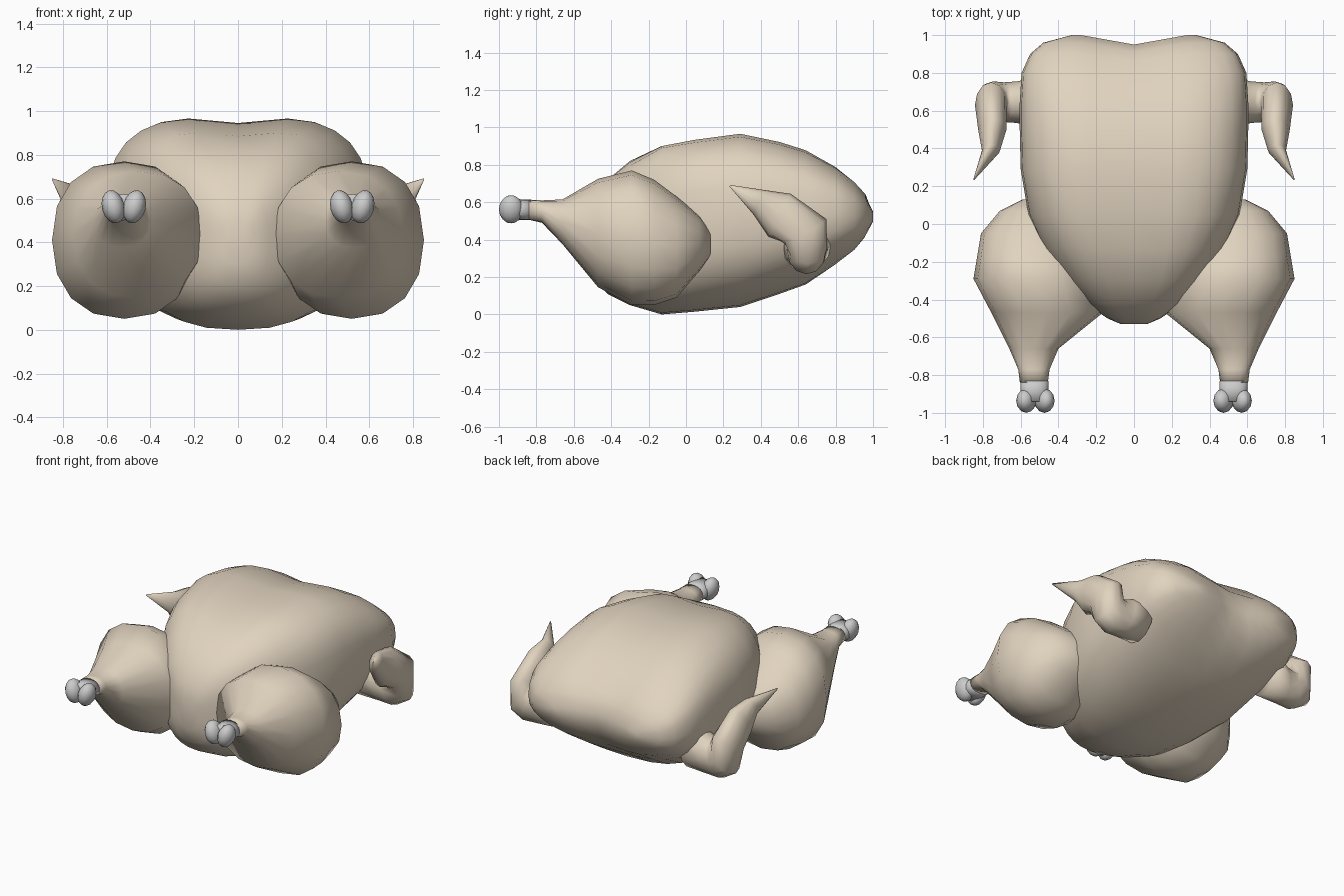
import bpy, bmesh
from math import sin, cos, pi
from mathutils import Vector, Matrix

if "Cube" in bpy.data.objects:
    bpy.data.objects.remove(bpy.data.objects["Cube"])

skin = bpy.data.materials.new("skin")
skin.diffuse_color = (0.75, 0.65, 0.52, 1)
skin.use_nodes = True
skin.node_tree.nodes["Principled BSDF"].inputs["Base Color"].default_value = skin.diffuse_color


def finish(name, bm, mat=None, mirror=False):
    bmesh.ops.recalc_face_normals(bm, faces=bm.faces)
    me = bpy.data.meshes.new(name)
    bm.to_mesh(me)
    bm.free()
    for p in me.polygons:
        p.use_smooth = True
    ob = bpy.data.objects.new(name, me)
    bpy.context.collection.objects.link(ob)
    if mat:
        me.materials.append(mat)
    if mirror:
        ob.modifiers.new("mirror", "MIRROR").use_mirror_merge = False
    return ob


def loft(bm, rings):
    """Bridge a list of closed point rings and cap both ends with strips."""
    loops = [[bm.verts.new(p) for p in r] for r in rings]
    n = len(loops[0])
    for a, b in zip(loops, loops[1:]):
        for i in range(n):
            j = (i + 1) % n
            bm.faces.new((a[i], a[j], b[j], b[i]))
    for end in (loops[0], loops[-1]):
        for i in range(n // 2):
            ids = dict.fromkeys((i, i + 1, n - i - 1, (n - i) % n))
            bm.faces.new([end[k] for k in ids])


def spow(v, e):
    return abs(v) ** e * (1 if v >= 0 else -1)


def ellipse(c, a, b, n=12, e=1.0):
    c, a, b = Vector(c), Vector(a), Vector(b)
    ts = [2 * pi * i / n for i in range(n)]
    return [c + a * spow(cos(t), e) + b * spow(sin(t), e) for t in ts]


# Body: squarish sections along y (y, half width, bottom, top), grooved breast
sections = [(-0.53, 0.07, 0.30, 0.50), (-0.50, 0.14, 0.20, 0.60), (-0.42, 0.26, 0.11, 0.72),
            (-0.30, 0.37, 0.05, 0.82), (-0.13, 0.48, 0.00, 0.92), (0.05, 0.56, 0.015, 0.95),
            (0.29, 0.60, 0.04, 0.98), (0.50, 0.605, 0.11, 0.935), (0.64, 0.605, 0.16, 0.89),
            (0.80, 0.595, 0.26, 0.80), (0.90, 0.55, 0.33, 0.72), (0.96, 0.48, 0.40, 0.65),
            (1.00, 0.33, 0.48, 0.56)]
rings = []
for y, w, lo, hi in sections:
    ring = []
    for i in range(28):
        t = 2 * pi * i / 28
        e = 2 / 3.1 if sin(t) >= 0 else 2 / 2.5
        x = w * spow(cos(t), e)
        z = (lo + hi) / 2 + (hi - lo) / 2 * spow(sin(t), e)
        dip = max(0, 1 - abs(x) / 0.28)
        if sin(t) > 0 and -0.2 < y < 0.95:
            z -= 0.035 * dip
        back = 0.05 * dip * min(1, max(0, (y - 0.75) / 0.2))
        ring.append((x, y - back, z))
    rings.append(ring)
bm = bmesh.new()
loft(bm, rings)
finish("body", bm, skin)

# Drumsticks: round thighs narrowing to the ankle (y, cx, rx, cz, rz)
leg = [(0.13, 0.50, 0.09, 0.38, 0.07), (0.07, 0.53, 0.18, 0.38, 0.15), (-0.05, 0.53, 0.28, 0.36, 0.27),
       (-0.17, 0.52, 0.31, 0.385, 0.335), (-0.29, 0.52, 0.33, 0.41, 0.36), (-0.47, 0.46, 0.295, 0.435, 0.29),
       (-0.66, 0.53, 0.13, 0.495, 0.12), (-0.77, 0.53, 0.083, 0.55, 0.06), (-0.84, 0.53, 0.074, 0.56, 0.054)]
bm = bmesh.new()
loft(bm, [ellipse((cx, y, cz), (rx, 0, 0), (0, 0, rz), 16, 0.88) for y, cx, rx, cz, rz in leg])
finish("drumsticks", bm, skin, True)

# Leg bones: short shaft with two rounded knobs
bm = bmesh.new()
loft(bm, [ellipse((0.527, y, 0.56), (r, 0, 0), (0, 0, r * 0.75), 16, 0.88)
          for y, r in ((-0.83, 0.074), (-0.88, 0.074), (-0.94, 0.08))])
for x, tilt in ((0.474, -0.25), (0.57, 0.25)):
    m = (Matrix.Translation((x, -0.935, 0.562)) @ Matrix.Rotation(tilt, 4, 'Y')
         @ Matrix.Diagonal((0.052, 0.065, 0.077, 1)))
    bmesh.ops.create_uvsphere(bm, u_segments=12, v_segments=8, radius=1, matrix=m)
finish("leg_bones", bm, None, True)

# Wings: out from the shoulder, folded up and forward to a pointed tip
wing = [((0.50, 0.64, 0.39), (0, 0.14, 0), (0, 0, 0.16)),
        ((0.62, 0.645, 0.35), (0, 0.11, 0), (-0.02, 0, 0.13)),
        ((0.69, 0.645, 0.34), (0, 0.105, 0), (-0.05, 0, 0.125)),
        ((0.745, 0.65, 0.36), (0, 0.105, 0), (-0.085, 0, 0.09)),
        ((0.757, 0.63, 0.45), (0, 0.12, 0.06), (-0.085, 0, 0.02)),
        ((0.75, 0.50, 0.53), (0, 0.06, 0.115), (-0.075, 0, 0)),
        ((0.757, 0.39, 0.60), (0, 0.03, 0.065), (-0.048, 0, 0)),
        ((0.848, 0.235, 0.688), (0, 0.003, 0.004), (-0.003, 0, 0))]
bm = bmesh.new()
loft(bm, [ellipse(*r, 12) for r in wing])
finish("wings", bm, skin, True)
